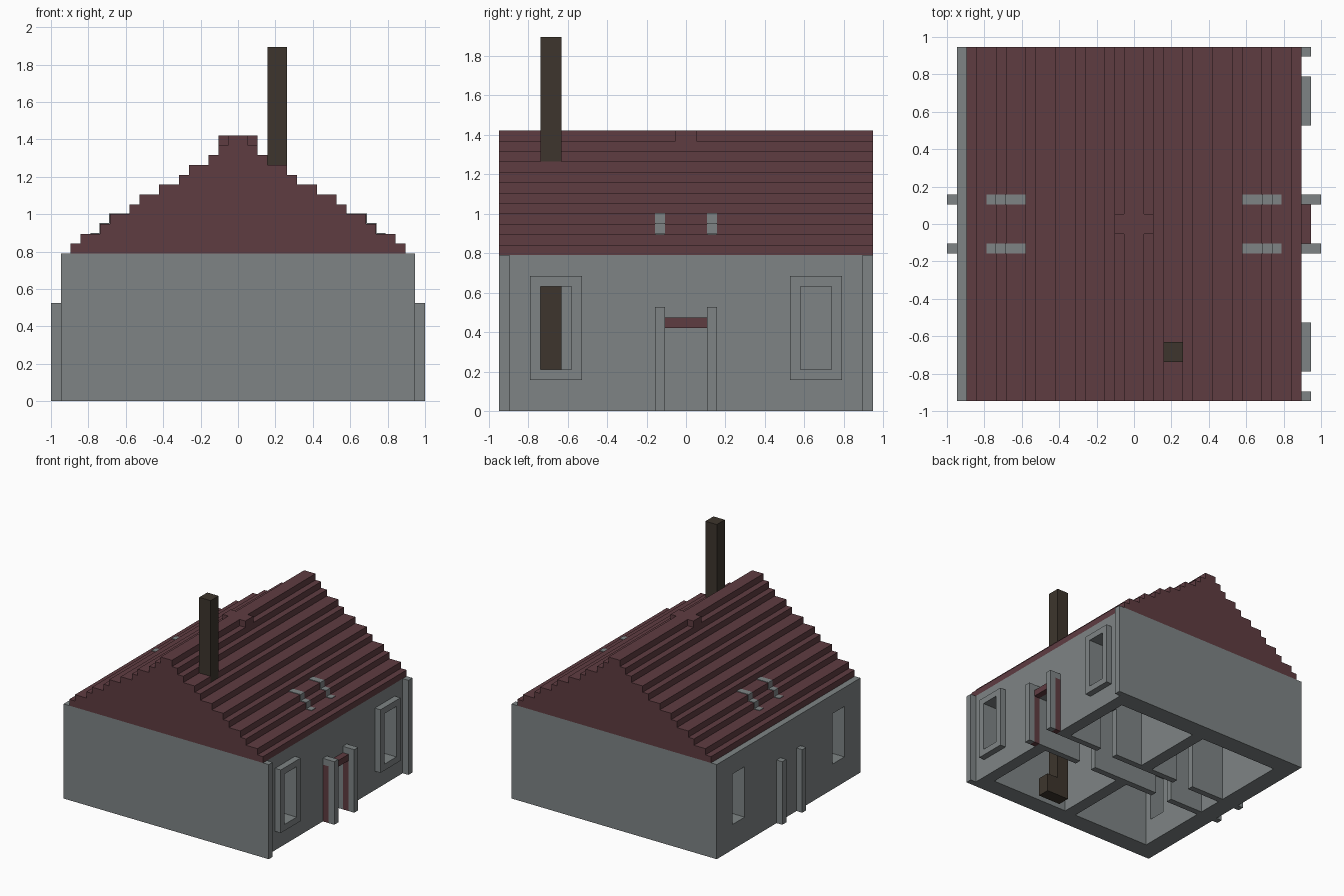
import bpy, bmesh

if "Cube" in bpy.data.objects:
    bpy.data.objects.remove(bpy.data.objects["Cube"], do_unlink=True)

U = 1 / 19  # one building block


def material(name, colour):
    m = bpy.data.materials.new(name)
    m.use_nodes = True
    m.diffuse_color = (*colour, 1)
    bsdf = next(n for n in m.node_tree.nodes if n.type == 'BSDF_PRINCIPLED')
    bsdf.inputs["Base Color"].default_value = (*colour, 1)
    bsdf.inputs["Roughness"].default_value = 0.9
    return m


STONE = material("stone grey", (0.209, 0.231, 0.235))
RED = material("dark red", (0.114, 0.045, 0.053))
SOOT = material("soot brown", (0.047, 0.036, 0.026))


def prism(name, mat, points, y0, y1):
    """Extrude an x-z outline along y; sizes are in blocks."""
    bm = bmesh.new()
    face = bm.faces.new([bm.verts.new((x * U, y0 * U, z * U)) for x, z in points])
    ext = bmesh.ops.extrude_face_region(bm, geom=[face])
    verts = [g for g in ext["geom"] if isinstance(g, bmesh.types.BMVert)]
    bmesh.ops.translate(bm, verts=verts, vec=(0, (y1 - y0) * U, 0))
    bmesh.ops.recalc_face_normals(bm, faces=bm.faces)
    mesh = bpy.data.meshes.new(name)
    bm.to_mesh(mesh)
    bm.free()
    mesh.materials.append(mat)
    obj = bpy.data.objects.new(name, mesh)
    bpy.context.collection.objects.link(obj)
    return obj


def box(name, mat, x0, x1, y0, y1, z0, z1):
    return prism(name, mat, [(x0, z0), (x1, z0), (x1, z1), (x0, z1)], y0, y1)


def cut(obj, *bounds):
    """Cut a box-shaped opening and discard the cutter."""
    cutter = box("cutter", STONE, *bounds)
    cutter.hide_render = True
    mod = obj.modifiers.new("opening", 'BOOLEAN')
    mod.object = cutter
    mod.operation = 'DIFFERENCE'
    mod.solver = 'EXACT'
    bpy.context.view_layer.objects.active = obj
    bpy.ops.object.modifier_apply(modifier=mod.name)
    bpy.data.objects.remove(cutter, do_unlink=True)


def span(side, a, b):
    """Range a..b on the positive or negative side."""
    return (a, b) if side > 0 else (-b, -a)


# Outer walls with window openings and a doorway
walls = box("outer_walls", STONE, -18, 17, -18, 18, 0, 15)
cut(walls, -15, 15, -15, 15, -1, 16)
for s in (1, -1):
    cut(walls, -20, 20, *span(s, 11, 14), 4, 12)
cut(walls, 14, 20, -2, 2, -1, 8)

# Window frames, corner strips, door posts, hall walls and rafters on both sides
for s, label in ((1, "back"), (-1, "front")):
    frame = box(label + "_window_frame", STONE, 17, 18, *span(s, 10, 15), 3, 13)
    cut(frame, 16, 19, *span(s, 11, 14), 4, 12)
    box(label + "_corner_strip", STONE, 17, 18, *span(s, 17, 18), 0, 15)

    post = span(s, 2, 3)
    box(label + "_door_post", STONE, 18, 19, *post, 0, 10)
    box(label + "_post_cap", STONE, 17, 18, *post, 9, 10)
    box(label + "_door_jamb", RED, 17, 18, *post, 0, 9)
    box(label + "_rear_post", STONE, -19, -18, *post, 0, 10)

    hall = box(label + "_hall_wall", STONE, -15, 15, *post, 0, 15)
    for t in (1, -1):
        cut(hall, *span(t, 6, 9), *span(s, 1, 4), -1, 8)
    box(label + "_cross_wall", STONE, -1, 1, *span(s, 3, 15), 0, 15)

    # Rafter tops lying just proud of the roof steps
    e = 0.08
    steps = [(15, 16.5), (15, 17 + e), (14 + e, 17 + e), (14 + e, 18 + e),
             (13 + e, 18 + e), (13 + e, 19 + e), (11, 19 + e), (11, 18), (13, 16.5)]
    for t, where in ((1, "left"), (-1, "right")):
        box_points = [(t * x, z) for x, z in steps]
        prism(label + "_" + where + "_rafter", STONE, box_points, *post)

box("door_lintel", RED, 17, 18, -2, 2, 8, 9)

# Stepped gable roof
half_widths = [17, 16, 14, 13, 11, 10, 8, 6, 5, 3, 2, 1]
right = []
for i, w in enumerate(half_widths):
    right += [(w, 15 + i), (w, 16 + i)]
left = [(-x, z) for x, z in reversed(right)]
prism("stepped_roof", RED, right + left, -18, 18)
box("ridge_block", RED, -2, 2, -1, 1, 26, 27)

# Chimney running down to its hearth
box("chimney", SOOT, 3, 5, -14, -12, 0, 36)
box("hearth", SOOT, 5, 7, -14, -12, 0, 3)
